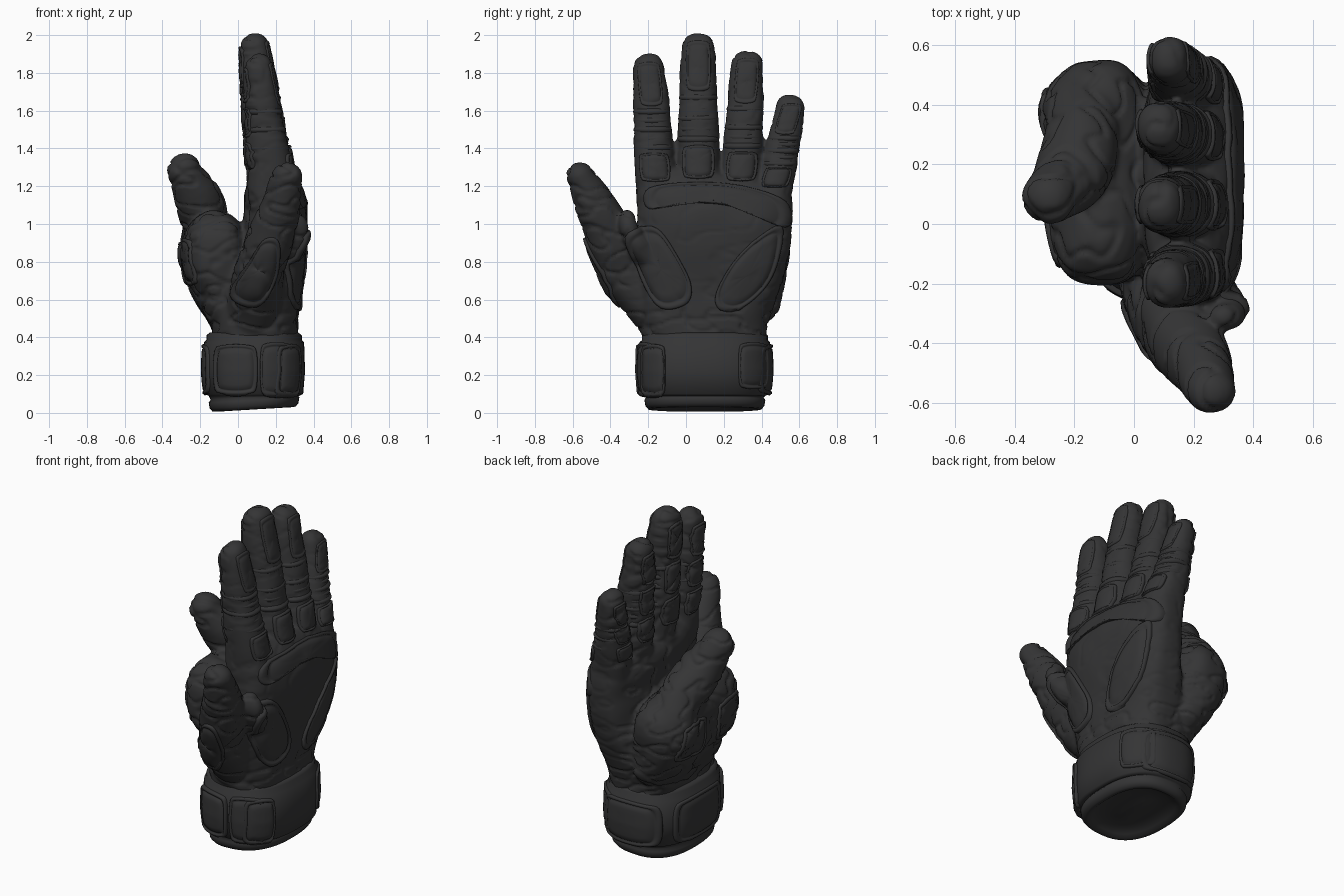
import bpy, bmesh, math
from mathutils import Vector, noise
from mathutils.bvhtree import BVHTree

if "Cube" in bpy.data.objects:
    bpy.data.objects.remove(bpy.data.objects["Cube"])

mat = bpy.data.materials.new("charcoal_fabric")
mat.diffuse_color = (0.035, 0.035, 0.036, 1)
mat.use_nodes = True
mat.node_tree.nodes["Principled BSDF"].inputs["Base Color"].default_value = mat.diffuse_color


def spline(pts, n, closed=False):
    """Smooth Catmull-Rom resampling of points of any dimension."""
    out, m = [], len(pts)
    for i in range(m if closed else m - 1):
        def g(j):
            return pts[j % m] if closed else pts[max(0, min(m - 1, j))]
        a, b, c, d = g(i - 1), g(i), g(i + 1), g(i + 2)
        for k in range(n):
            t = k / n
            out.append([0.5 * (2 * q + (r - p) * t + (2 * p - 5 * q + 4 * r - s) * t * t
                               + (3 * q - p - 3 * r + s) * t ** 3)
                        for p, q, r, s in zip(a, b, c, d)])
    if not closed:
        out.append(list(pts[-1]))
    return out


def bridge(bm, rings):
    n = len(rings[0])
    for r, s in zip(rings, rings[1:]):
        for i in range(n):
            bm.faces.new((r[i], r[(i + 1) % n], s[(i + 1) % n], s[i]))


def limb(bm, pts, power=2.0, sides=32, n=5):
    """Tube through (x, y, z, x radius, other radius) with rounded ends."""
    ps = spline(pts, n)
    secs = []
    for i, p in enumerate(ps):
        q, r = ps[max(0, i - 1)], ps[min(len(ps) - 1, i + 1)]
        t = (Vector(r[:3]) - Vector(q[:3])).normalized()
        secs.append((Vector(p[:3]), t, p[3], p[4]))

    def cap(sec, sgn):
        c, t, a, b = sec
        m = min(a, b)
        res = []
        for k in (1, 2, 3, 4, 5):
            th = k * math.pi / 10.4
            s = m * (1 - math.cos(th))
            res.append((c + t * sgn * m * math.sin(th), t, a - s, b - s))
        return res
    secs = cap(secs[0], -1)[::-1] + secs + cap(secs[-1], 1)
    rings = []
    for c, t, a, b in secs:
        u = (Vector((1, 0, 0)) - t * t.x).normalized()
        w = t.cross(u)
        ring = []
        for i in range(sides):
            co, si = math.cos(math.tau * i / sides), math.sin(math.tau * i / sides)
            e = 2 / power
            ring.append(bm.verts.new(c + u * a * math.copysign(abs(co) ** e, co)
                                     + w * b * math.copysign(abs(si) ** e, si)))
        rings.append(ring)
    bridge(bm, rings)
    bm.faces.new(rings[0][::-1])
    bm.faces.new(rings[-1])


def finish(name, bm):
    bmesh.ops.recalc_face_normals(bm, faces=bm.faces[:])
    me = bpy.data.meshes.new(name)
    bm.to_mesh(me)
    bm.free()
    ob = bpy.data.objects.new(name, me)
    bpy.context.collection.objects.link(ob)
    me.materials.append(mat)
    for p in me.polygons:
        p.use_smooth = True
    return ob


# finger: base y, tip y, z of tip, width radius, x shift
FINGERS = {"index": (-.155, -.195, 1.89, .1, .025), "middle": (.065, .065, 2.0, .105, 0.005),
           "ring": (.285, .325, 1.91, .1, 0), "little": (.455, .553, 1.68, .09, .03)}


def finger_at(f, t):
    """Centre and radii along a finger, t = 0 at the knuckle, 1 near the tip."""
    yb, yt, zt, r, dx = f
    z = 1.12 + (zt - .065 - 1.12) * t
    x = .185 - .1 * t + dx * t
    return (x, yb + (yt - yb) * t, z, r * (1.3 - .58 * t), r * (1.06 - .24 * t ** 2))


# hand body: palm, heel, thumb, folded palm flap and fingers fused
bm = bmesh.new()
limb(bm, [(.085, .11, .3, .22, .31), (.1, .1, .52, .22, .34), (.175, .13, .8, .17, .4),
          (.195, .15, 1.0, .17, .41), (.185, .165, 1.12, .155, .4)], 2.8, 48)
limb(bm, [(.06, .13, .42, .16, .27), (-.03, .14, .6, .17, .31), (-.1, .16, .76, .18, .36),
          (-.12, .175, .88, .17, .375)], 3.2, 48)
limb(bm, [(.08, -.08, .5, .16, .16), (.11, -.28, .73, .13, .16), (.17, -.39, .92, .125, .135),
          (.225, -.475, 1.09, .105, .105), (.26, -.56, 1.25, .08, .072)])
limb(bm, [(-.05, .36, .6, .13, .14), (-.17, .39, .82, .13, .14), (-.17, .31, .98, .125, .14),
          (-.205, .17, 1.12, .125, .12), (-.282, .09, 1.28, .09, .09)])
limb(bm, [(.27, -.24, .86, .06, .06), (.315, -.3, .97, .06, .05), (.3, -.31, 1.03, .045, .04)])
for f in FINGERS.values():
    limb(bm, [finger_at(f, k / 6) for k in range(7)], 2.3)
hand = finish("glove_hand", bm)
rm = hand.modifiers.new("fuse", 'REMESH')
rm.mode, rm.voxel_size = 'VOXEL', .0125
sm = hand.modifiers.new("soften", 'SMOOTH')
sm.factor, sm.iterations = .5, 6
dg = bpy.context.evaluated_depsgraph_get()
me = bpy.data.meshes.new_from_object(hand.evaluated_get(dg))
hand.modifiers.clear()
hand.data = me

# cloth wrinkles
shift = []
for v in me.vertices:
    n = noise.noise(v.co * 7)
    fold = noise.noise(Vector((v.co.x * 7, v.co.y * 7, v.co.z * 15)) + Vector((5, 2, 1)))
    amp = .07 if v.co.x < .1 or v.co.z < .55 or v.co.y < -.3 else .025
    shift.append(v.normal * (.008 * n - amp * max(0, .16 - abs(fold)) + .003))
for v, s in zip(me.vertices, shift):
    v.co += s
me.materials.clear()
me.materials.append(mat)
for p in me.polygons:
    p.use_smooth = True


# wrist cuff: closed band with rolled hem and a shallow dished underside
bm = bmesh.new()
rings = []
for z, d in [(.3, -.12), (.42, -.06), (.425, -.03), (.41, -.012), (.385, -.012), (.375, 0), (.22, .005),
             (.1, -.005), (.09, -.025), (.075, -.035), (.06, -.025), (.03, -.03), (.012, -.045),
             (.01, -.065), (.025, -.085), (.04, -.12), (.045, -.2), (.035, -.235)]:
    ring = []
    for i in range(64):
        c, s = math.cos(math.tau * i / 64), math.sin(math.tau * i / 64)
        x = .085 + (.265 + d) * math.copysign(abs(c) ** .8, c)
        y = .1 + (.345 + d) * math.copysign(abs(s) ** .8, s)
        ring.append(bm.verts.new((x, y, z + (.06 * (x + .05) if z < .09 else 0))))
    rings.append(ring)
bridge(bm, rings)
bm.faces.new(rings[0])
bm.faces.new(rings[-1][::-1])
cuff = finish("wrist_cuff", bm)

trees = {o.name: BVHTree.FromPolygons([v.co for v in o.data.vertices],
                                      [p.vertices[:] for p in o.data.polygons]) for o in (hand, cuff)}


def pad(name, outline, side="+x", h=.014, target=hand, start=3):
    """Raised panel, framed by a groove, laid on a surface seen from one side."""
    sgn = 1 if side[0] == "+" else -1
    d = Vector((sgn, 0, 0)) if side[1] == "x" else Vector((0, sgn, 0))
    pts = [Vector(p) for p in spline(outline, 6, True)]
    mid = sum(pts, Vector((0, 0))) / len(pts)
    tree = trees[target.name]
    bm = bmesh.new()
    rings = []
    for s, k in [(1, -.8), (.985, .7), (.95, 1), (.87, 1), (.84, .35), (.8, .8), (.6, 1), (.4, 1), (.2, 1), (.04, 1)]:
        ring = []
        for p in pts:
            q = mid + (p - mid) * s
            o = Vector((start * sgn, q.x, q.y)) if side[1] == "x" else Vector((q.x, start * sgn, q.y))
            co, nor, _, _ = tree.ray_cast(o, -d)
            if co is None:
                o[0 if side[1] == "x" else 1] = .1 * sgn
                co, nor, _, _ = tree.find_nearest(o)
            if nor.dot(d) < 0:
                nor = -nor
            ring.append(bm.verts.new(co + (nor + d * .5).normalized() * h * k))
        rings.append(ring)
    bridge(bm, rings)
    bm.faces.new(rings[-1])
    return finish(name, bm)


def box(a0, b0, a1, b1, lean=0):
    """Rounded rectangle outline."""
    a, b = (a1 - a0) * .2, (b1 - b0) * .15
    return [(a0, b0 + b), (a0 + a, b0), (a1 - a, b0), (a1, b0 + b), (a1 + lean, b1 - b),
            (a1 - a + lean, b1), (a0 + a + lean, b1), (a0 + lean, b1 - b)]


# back-of-hand panels
pad("thumb_side_panel", [(-.32, .93), (-.22, .99), (-.13, .96), (-.02, .79), (.03, .67), (.01, .58),
                         (-.1, .545), (-.18, .6), (-.26, .77)], h=.018)
pad("outer_side_panel", [(.51, .99), (.38, .93), (.25, .8), (.16, .64), (.17, .55), (.27, .54),
                         (.4, .64), (.48, .78)], h=.016)
pad("knuckle_band", [(-.2, 1.08), (0, 1.11), (.25, 1.09), (.53, .98), (.53, 1.12), (.3, 1.2),
                     (.05, 1.22), (-.2, 1.19)], h=.014)

# finger panels and knuckle ribs
for name, f in FINGERS.items():
    for i, (t0, t1, h) in enumerate([(.15, .36, .012), (.72, 1.04, .007)]):
        a, b = finger_at(f, t0), finger_at(f, t1)
        w = b[4] * .74
        pad(f"{name}_back_pad_{i}", box(a[1] - w, a[2], a[1] + w, b[2], b[1] - a[1]), "+x", h)
    for i, (t0, t1) in enumerate([(.24, .44), (.48, .7), (.74, 1.0)]):
        a, b = finger_at(f, t0), finger_at(f, t1)
        w = b[4] * .7
        pad(f"{name}_palm_pad_{i}", box(a[1] - w, a[2], a[1] + w, b[2], b[1] - a[1]), "-x", .01, start=.08)
    bm = bmesh.new()
    for k in range(5):
        a, b = finger_at(f, .4 + k * .068), finger_at(f, .412 + k * .068)
        g = .002 if k % 2 else .007
        limb(bm, [(q[0] + .004, q[1], q[2], q[3] + g, q[4] + g - .004) for q in (a, b)], 2.3, 32, 1)
        # flatten the rounded ends into a narrow rib
        for v in bm.verts[-32 * 12:]:
            v.co.z = a[2] + max(-.02, min(.024, (v.co.z - a[2]) * .35))
    finish(f"{name}_knuckle_ribs", bm)

# palm flap and thumb-root pads
pad("palm_flap_pad", box(-.14, .68, .1, .92), "-x", .012)
pad("palm_outer_pad", box(.24, .68, .46, .9, -.02), "-x", .012)
pad("thumb_root_pad", [(-.04, .62), (.1, .56), (.2, .7), (.22, .9), (.14, .92), (.06, .8)], "-y", .014)

# cuff strap plates
pad("strap_end_front", box(-.12, .1, .1, .36), "-y", .02, cuff)
pad("strap_wrap_front", box(.12, .09, .29, .37), "-y", .014, cuff)
pad("strap_wrap_back", box(-.1, .1, .27, .36), "+y", .014, cuff)
pad("strap_tab_left", box(-.23, .09, -.11, .36), "+x", .018, cuff)
pad("strap_tab_right", box(.28, .13, .43, .37), "+x", .014, cuff)
pad("strap_inner_panel", box(-.1, .1, .32, .36), "-x", .012, cuff)
